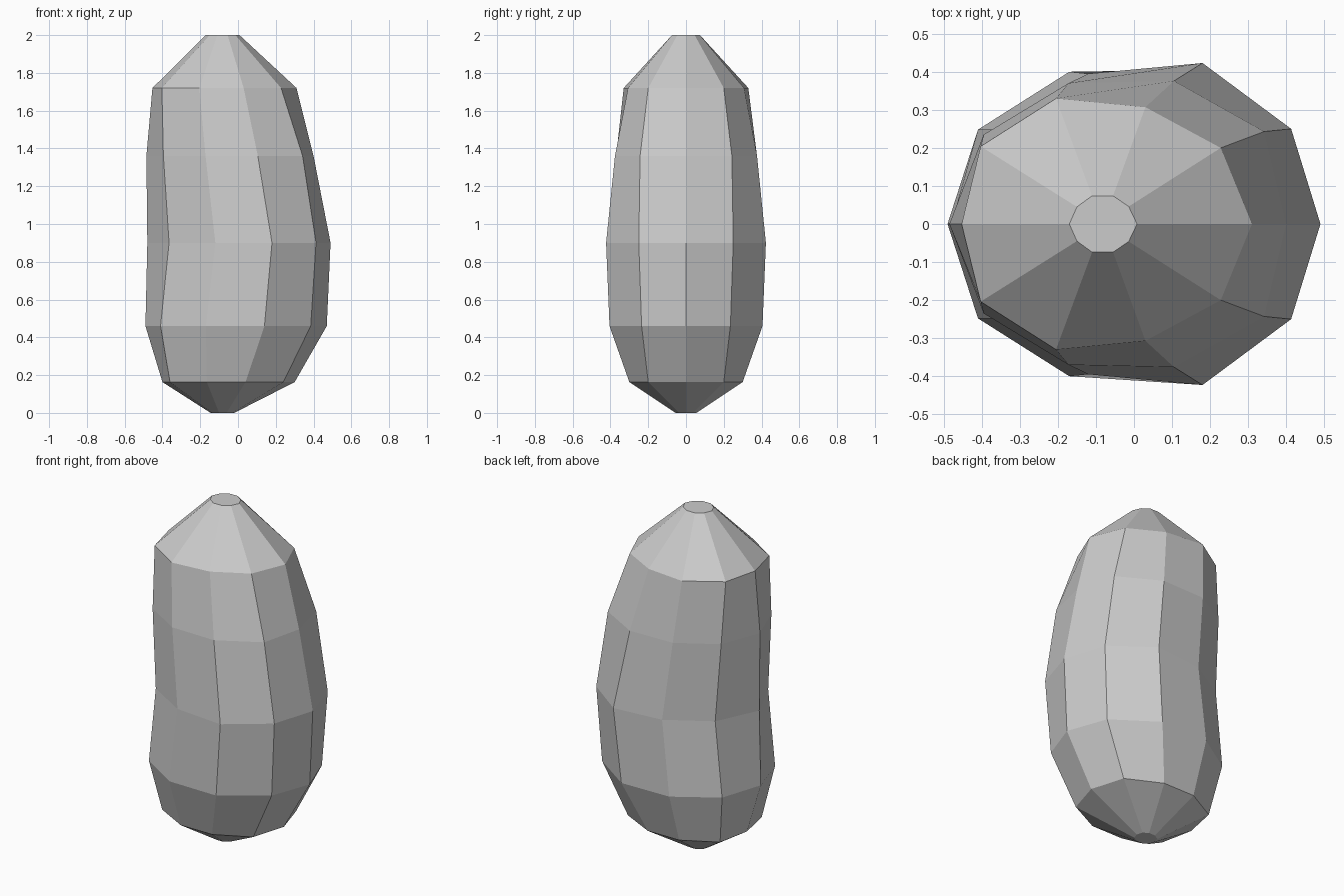
import bpy, bmesh

# Ten-sided cross-sections, mirrored front to back:
# height, x from right to left (6 points), y of the four points in between
RINGS = [
    (0.00, (-0.02, -0.03, -0.06, -0.10, -0.135, -0.145), (0.035, 0.055, 0.055, 0.035)),
    (0.163, (0.30, 0.24, 0.04, -0.165, -0.36, -0.40), (0.20, 0.30, 0.30, 0.195)),
    (0.46, (0.47, 0.385, 0.14, -0.17, -0.41, -0.49), (0.235, 0.405, 0.40, 0.248)),
    (0.90, (0.49, 0.413, 0.18, -0.12, -0.365, -0.48), (0.25, 0.423, 0.395, 0.248)),
    (1.36, (0.40, 0.342, 0.105, -0.172, -0.395, -0.485), (0.243, 0.376, 0.37, 0.235)),
    (1.72, (0.31, 0.228, 0.03, -0.205, -0.403, -0.453), (0.20, 0.307, 0.33, 0.204)),
    (2.00, (0.008, -0.014, -0.055, -0.11, -0.15, -0.17), (0.046, 0.074, 0.074, 0.045)),
]

bm = bmesh.new()
loops = []
for z, xs, ys in RINGS:
    half = list(zip(xs, (0, *ys, 0)))
    outline = half + [(x, -y) for x, y in half[-2:0:-1]]
    loops.append([bm.verts.new((x, y, z)) for x, y in outline])

# Skin the cross-sections
for low, high in zip(loops, loops[1:]):
    for i in range(len(low)):
        j = (i + 1) % len(low)
        bm.faces.new((low[i], low[j], high[j], high[i]))

# Flat end caps
bm.faces.new(loops[0][::-1])
bm.faces.new(loops[-1])
bmesh.ops.recalc_face_normals(bm, faces=bm.faces[:])

mesh = bpy.data.meshes.new("faceted_pod")
bm.to_mesh(mesh)
bm.free()
pod = bpy.data.objects.new("faceted_pod", mesh)
bpy.context.collection.objects.link(pod)
